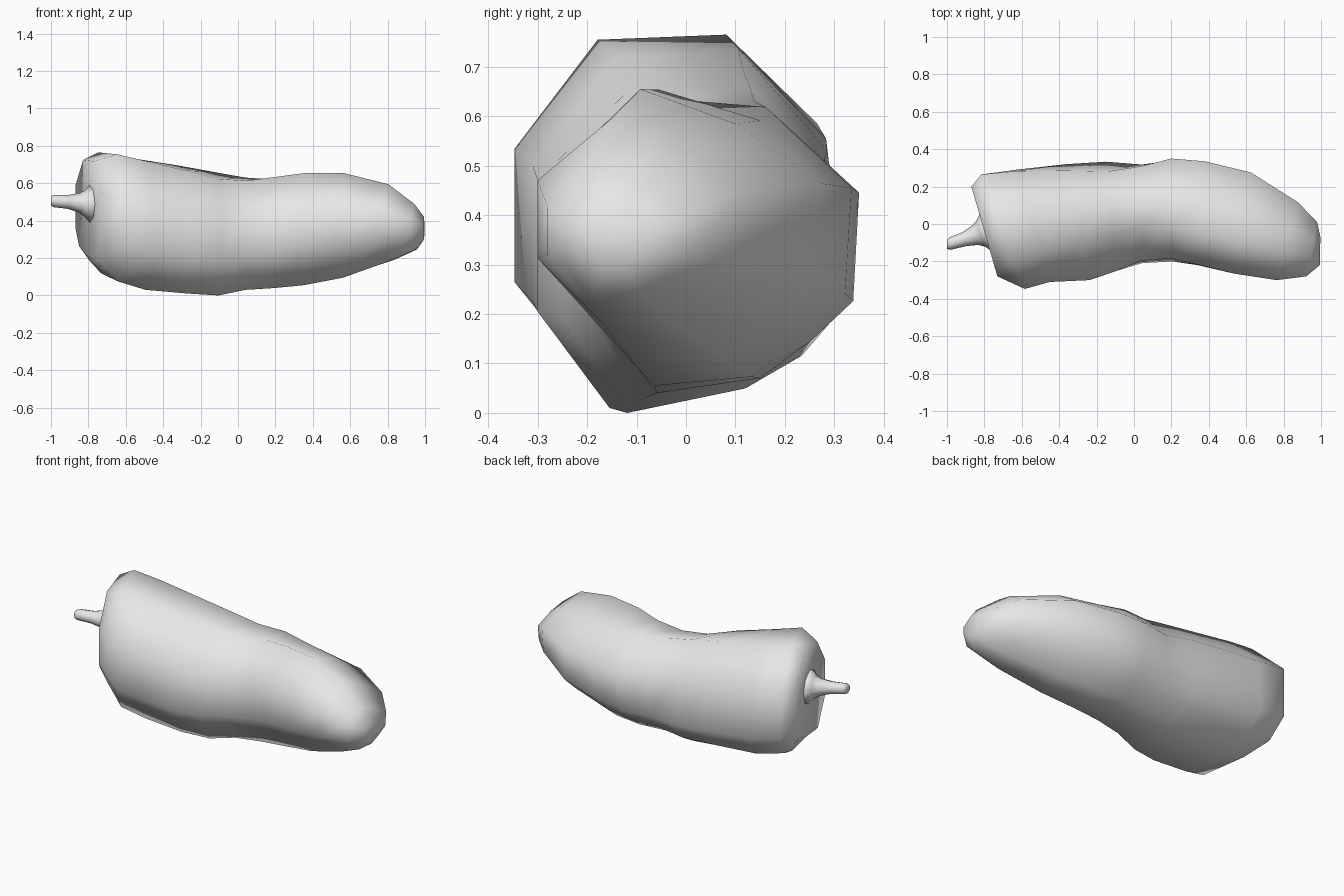
import bpy, bmesh
from mathutils import Vector

cube = bpy.data.objects.get("Cube")
if cube:
    bpy.data.objects.remove(cube, do_unlink=True)

grey = bpy.data.materials.new("plain_grey")
grey.use_nodes = True
grey.diffuse_color = (0.8, 0.8, 0.8, 1)
grey.node_tree.nodes["Principled BSDF"].inputs["Base Color"].default_value = (0.8, 0.8, 0.8, 1)


def loft(name, rings, start=None):
    """Skin a list of equal rings; close the start with a fan to a point, or a face."""
    bm = bmesh.new()
    loops = [[bm.verts.new(p) for p in ring] for ring in rings]
    n = len(loops[0])
    for a, b in zip(loops, loops[1:]):
        for i in range(n):
            j = (i + 1) % n
            bm.faces.new((a[i], a[j], b[j], b[i]))
    bm.faces.new(loops[-1])
    if start is None:
        bm.faces.new(loops[0])
    else:
        v = bm.verts.new(start)
        for i in range(n):
            bm.faces.new((loops[0][i], loops[0][(i + 1) % n], v))
    bmesh.ops.recalc_face_normals(bm, faces=bm.faces)
    mesh = bpy.data.meshes.new(name)
    bm.to_mesh(mesh)
    bm.free()
    mesh.materials.append(grey)
    mesh.shade_smooth()
    obj = bpy.data.objects.new(name, mesh)
    bpy.context.collection.objects.link(obj)


# Body cross-sections, keyed by x: squarish at the shoulder, twisted toward the tip
sections = [
    (-.60, [(-.45, .97), (.4, 1), (1, .48), (1, -.35), (.72, -.72), (.25, -.88),
            (-.5, -1), (-1, -.45), (-1, .33)]),
    (-.12, [(-.3, .89), (.3, 1), (.82, .55), (1, -.3), (.66, -.65), (.27, -.85),
            (-.55, -1), (-1, -.42), (-1, .35)]),
    (.12, [(-.3, .97), (.3, 1), (1, .36), (.96, -.38), (.65, -.64), (.27, -.88),
           (-.52, -1), (-1, -.38), (-.92, .42)]),
    (.40, [(-.42, 1), (.35, .75), (1, .33), (.95, -.38), (.62, -.68), (.27, -.95),
           (-.42, -1), (-1, -.32), (-1, .4)]),
    (.82, [(-.28, 1), (.35, .75), (1, .3), (.95, -.38), (.62, -.68), (.27, -.95),
           (-.36, -1), (-1, -.36), (-1, .4)]),
]


def section_at(x):
    """Blend the two keyed sections either side of x."""
    for (xa, a), (xb, b) in zip(sections, sections[1:]):
        if x < xb:
            break
    t = min(max((x - xa) / (xb - xa), 0), 1)
    return [Vector(p).lerp(Vector(q), t) for p, q in zip(a, b)]


# Body stations: x, slant, y range, z range
stations = [
    (-.80, -.29, -.28, .20, .19, .725),
    (-.70, -.38, -.347, .265, .075, .765),
    (-.54, -.30, -.31, .29, .03, .735),
    (-.30, -.20, -.30, .32, .01, .695),
    (-.12, -.10, -.25, .333, 0, .66),
    (.04, 0, -.21, .325, .03, .63),
    (.20, 0, -.20, .35, .04, .64),
    (.36, .07, -.22, .335, .055, .655),
    (.58, .17, -.265, .275, .095, .655),
    (.82, .28, -.30, .115, .18, .595),
    (.95, .20, -.28, .01, .24, .49),
    (.995, .02, -.22, -.07, .30, .42),
]
rings = []
for x, slant, y0, y1, z0, z1 in stations:
    ring = []
    for u, w in section_at(x):
        dy = u * (y1 - y0) / 2
        ring.append((x + slant * dy, (y0 + y1) / 2 + dy, (z0 + z1) / 2 + w * (z1 - z0) / 2))
    rings.append(ring)
loft("pepper_body", rings, start=(-.79, -.04, .48))

# Stem: flared base lying on the slanted cap, narrowing along a bent path
path = [(-.785, -.04, .49, .11, -.3), (-.82, -.05, .49, .07, -.3), (-.85, -.06, .495, .052, -.3),
        (-.91, -.082, .50, .037, -.25), (-.985, -.105, .505, .033, -.1), (-1, -.108, .505, .024, 0)]
octagon = [(0, 1), (.7, .7), (1, 0), (.7, -.7), (0, -1), (-.7, -.7), (-1, 0), (-.7, .7)]
loft("stem", [[(x + slant * r * u, y + r * u, z + r * w) for u, w in octagon]
              for x, y, z, r, slant in path])
